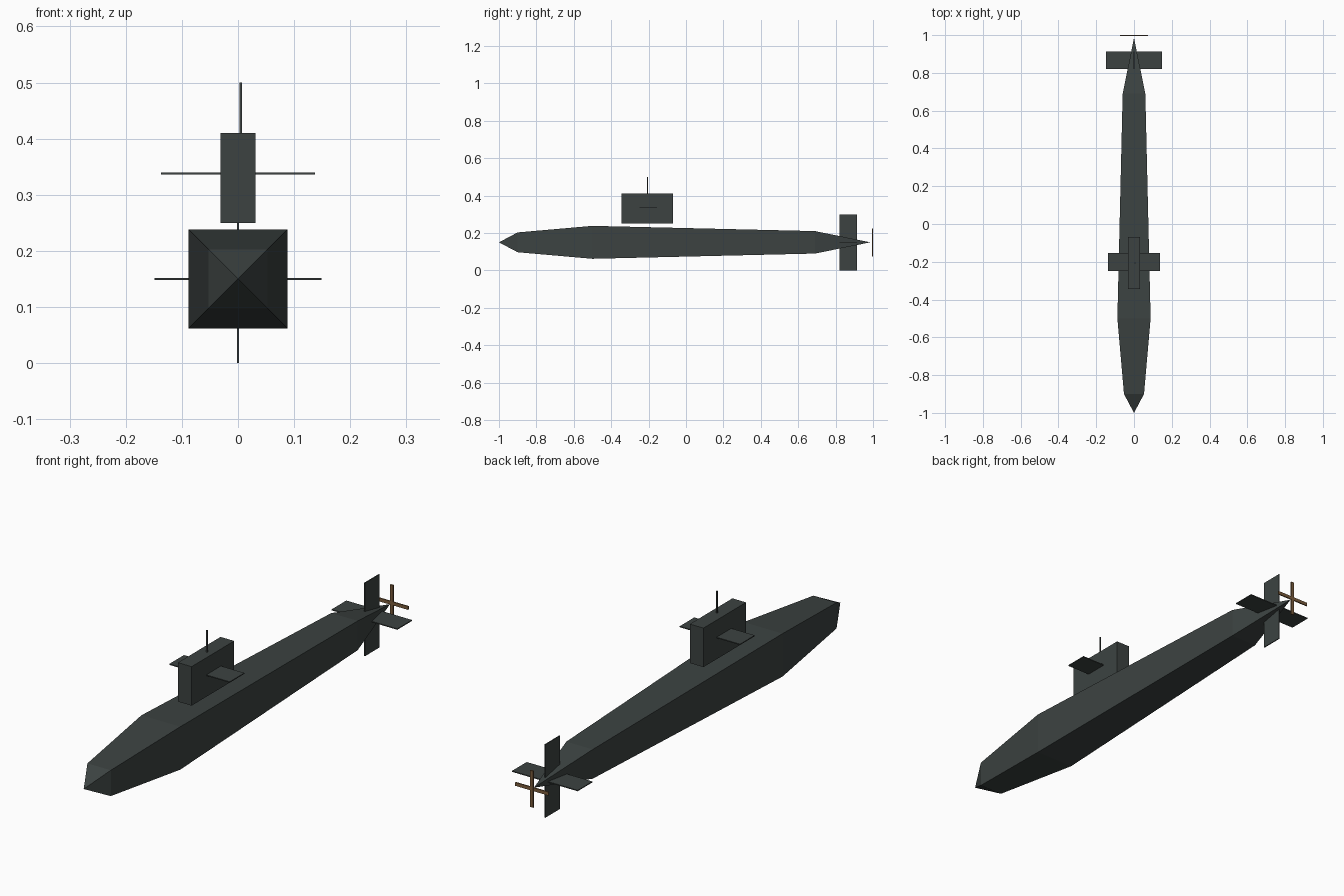
import bpy
import bmesh

cube = bpy.data.objects.get("Cube")
if cube:
    bpy.data.objects.remove(cube, do_unlink=True)


def material(name, color):
    m = bpy.data.materials.new(name)
    m.use_nodes = True
    m.diffuse_color = color
    m.node_tree.nodes["Principled BSDF"].inputs["Base Color"].default_value = color
    return m


GREY = material("dark grey green", (0.045, 0.055, 0.053, 1))
BRONZE = material("bronze", (0.2, 0.11, 0.045, 1))
AXIS_Z = 0.15  # height of the hull centre line


def finish(name, bm, mat):
    bmesh.ops.recalc_face_normals(bm, faces=bm.faces)
    mesh = bpy.data.meshes.new(name)
    bm.to_mesh(mesh)
    bm.free()
    mesh.materials.append(mat)
    obj = bpy.data.objects.new(name, mesh)
    bpy.context.collection.objects.link(obj)
    return obj


def box(name, center, size, mat=GREY):
    bm = bmesh.new()
    bmesh.ops.create_cube(bm, size=1)
    bmesh.ops.scale(bm, vec=size, verts=bm.verts)
    bmesh.ops.translate(bm, vec=center, verts=bm.verts)
    return finish(name, bm, mat)


# Hull: square sections tapering to a point at both ends
bm = bmesh.new()
rings = []
for y, r in ((-0.9, 0.053), (-0.5, 0.088), (0.69, 0.06)):
    rings.append([bm.verts.new((sx * r, y, AXIS_Z + sz * r))
                  for sx, sz in ((-1, -1), (1, -1), (1, 1), (-1, 1))])
bow = bm.verts.new((0, -1, AXIS_Z))
stern = bm.verts.new((0, 0.985, AXIS_Z))
for i in range(4):
    j = (i + 1) % 4
    for a, b in zip(rings, rings[1:]):
        bm.faces.new((a[i], a[j], b[j], b[i]))
    bm.faces.new((bow, rings[0][j], rings[0][i]))
    bm.faces.new((stern, rings[-1][i], rings[-1][j]))
finish("hull", bm, GREY)

# Conning tower with its diving planes and mast
box("tower", (0, -0.207, 0.33), (0.062, 0.276, 0.16))
box("tower_planes", (0, -0.202, 0.338), (0.274, 0.095, 0.004))
box("periscope", (0.005, -0.207, 0.452), (0.005, 0.005, 0.096))

# Stern planes and rudder
box("stern_planes", (0, 0.867, AXIS_Z), (0.298, 0.095, 0.004))
box("rudder", (0, 0.867, AXIS_Z), (0.004, 0.095, 0.3))

# Propeller: two crossed bars
box("propeller_bar_upright", (0, 0.997, AXIS_Z), (0.014, 0.006, 0.15), BRONZE)
box("propeller_bar_level", (0, 0.997, AXIS_Z), (0.15, 0.005, 0.014), BRONZE)
